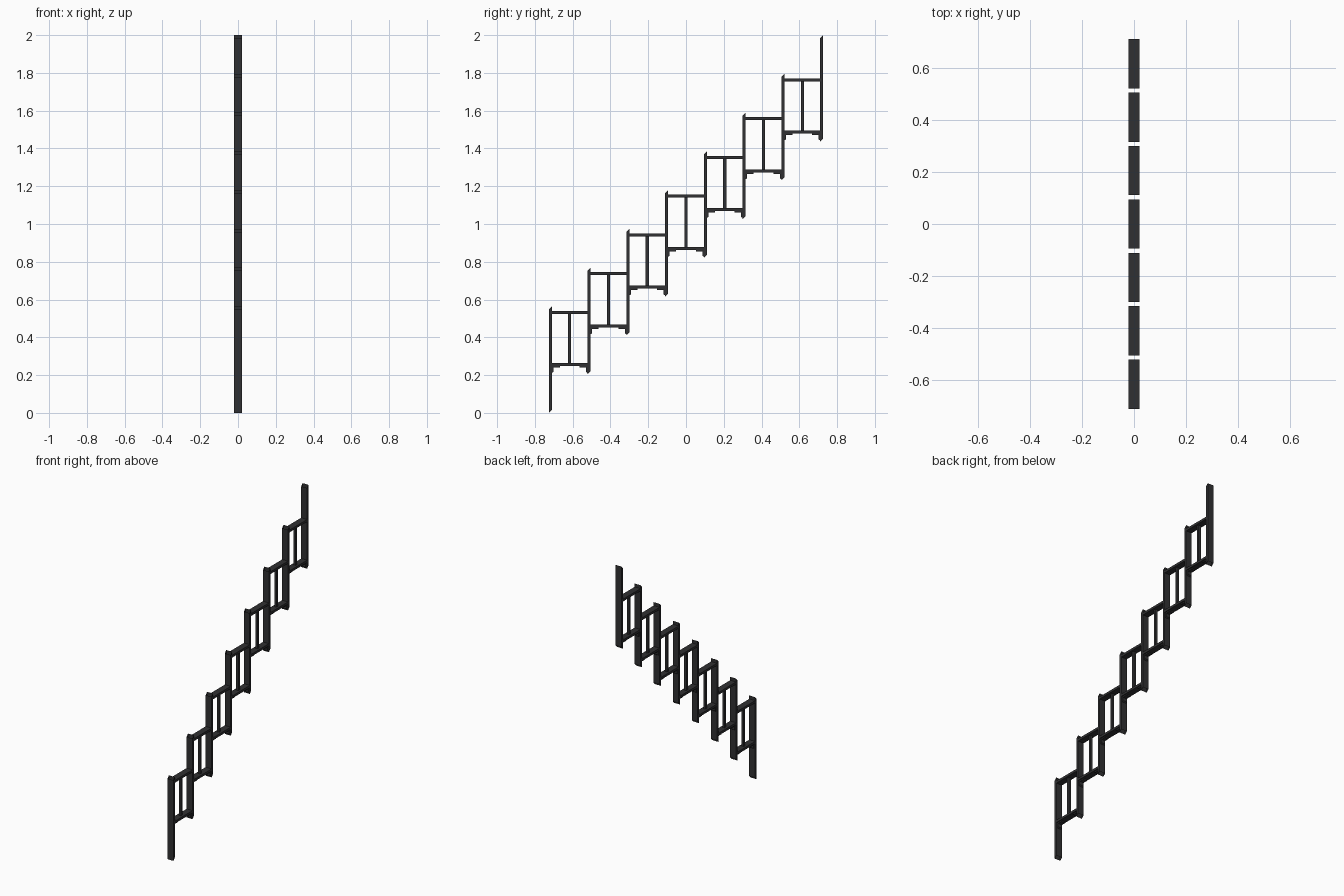
import bpy, bmesh

if "Cube" in bpy.data.objects:
    bpy.data.objects.remove(bpy.data.objects["Cube"])

STEP = 0.2052      # rise and run of each bay
T = 0.016          # section thickness
W = 0.022          # half width of the flat sections
N = 7
POST_H = 2.0 - N * STEP

mat = bpy.data.materials.new("dark_metal")
mat.diffuse_color = (0.03, 0.03, 0.032, 1)
mat.use_nodes = True
mat.node_tree.nodes["Principled BSDF"].inputs["Base Color"].default_value = mat.diffuse_color


def extrude_profile(name, pts, half_x, skip=()):
    """Extrude a (y, z) outline along x; skip lists outline edges left open."""
    bm = bmesh.new()
    a = [bm.verts.new((-half_x, y, z)) for y, z in pts]
    b = [bm.verts.new((half_x, y, z)) for y, z in pts]
    bm.faces.new(a)
    bm.faces.new(b[::-1])
    n = len(pts)
    faces = [bm.faces.new((a[i], b[i], b[(i + 1) % n], a[(i + 1) % n])) for i in range(n)]
    bmesh.ops.recalc_face_normals(bm, faces=bm.faces)
    if skip:
        bmesh.ops.delete(bm, geom=[faces[i] for i in skip], context='FACES_ONLY')
    me = bpy.data.meshes.new(name)
    bm.to_mesh(me)
    bm.free()
    me.materials.append(mat)
    ob = bpy.data.objects.new(name, me)
    bpy.context.collection.objects.link(ob)
    return ob


def bar(name, y0, y1, z0, z1, half_x, skip=()):
    return extrude_profile(name, [(y0, z0), (y1, z0), (y1, z1), (y0, z1)], half_x, skip)


# Posts: hollow, open-ended, both ends cut on the stair slope
for i in range(N + 1):
    y, z = (i - N / 2) * STEP, i * STEP
    h = T / 2
    extrude_profile("post", [(y - h, z), (y + h, z + T), (y + h, z + POST_H),
                             (y - h, z + POST_H - T)], W, skip=(0, 2))

for i in range(N):
    yl = (i - N / 2) * STEP + T / 2
    yr = yl + STEP - T
    yc, z = (yl + yr) / 2, i * STEP
    # Top and bottom rails
    bar("top_rail", yl, yr, z + 0.524, z + 0.540, W, skip=(1, 3))
    bar("bottom_rail", yl, yr, z + 0.247, z + 0.263, W, skip=(1, 3))
    # Centre baluster
    bar("baluster", yc - T / 2, yc + T / 2, z + 0.263, z + 0.524, T / 2, skip=(0, 2))
    # Angle brackets under the bottom rail
    zt, t, leg = z + 0.247, 0.008, 0.042
    for y, s in ((yl, 1), (yr, -1)):
        extrude_profile("bracket", [(y, zt), (y + s * leg, zt), (y + s * leg, zt - t),
                                    (y + s * t, zt - t), (y + s * t, zt - 0.03),
                                    (y, zt - 0.036)], 0.015)
